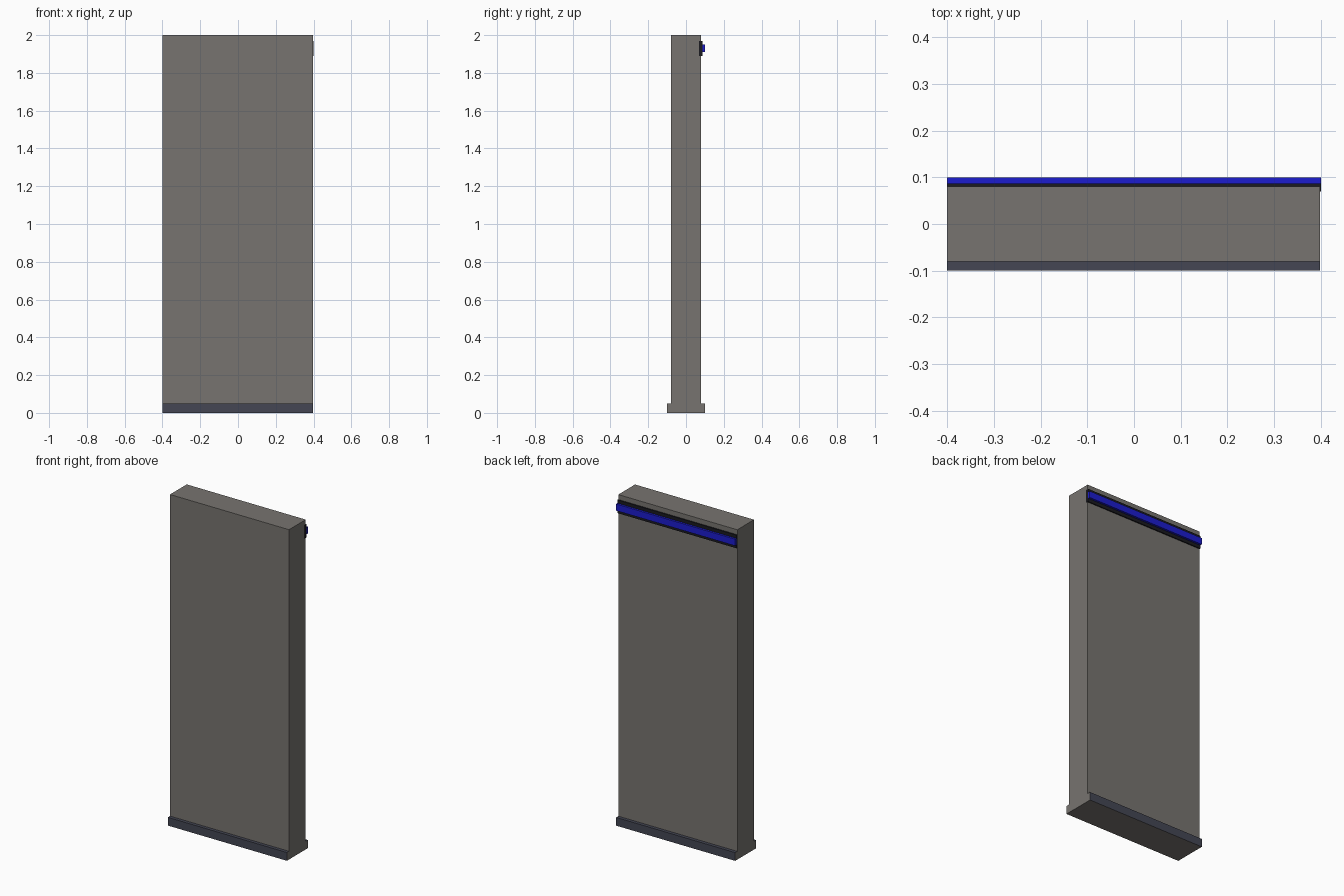
import bpy, bmesh

if "Cube" in bpy.data.objects:
    bpy.data.objects.remove(bpy.data.objects["Cube"])


def material(name, rgb):
    m = bpy.data.materials.new(name)
    m.diffuse_color = (*rgb, 1.0)
    m.use_nodes = True
    m.node_tree.nodes["Principled BSDF"].inputs["Base Color"].default_value = m.diffuse_color
    return m


grey = material("warm grey", (0.185, 0.174, 0.162))
slate = material("dark slate", (0.058, 0.062, 0.088))
black = material("near black", (0.010, 0.010, 0.014))
blue = material("bright blue", (0.012, 0.012, 0.62))


def extrude_profile(name, points, x0, x1, mats, rule=None):
    """Extrude a (y, z) outline along x; rule picks the material per face."""
    bm = bmesh.new()
    face = bm.faces.new([bm.verts.new((x0, y, z)) for y, z in points])
    ext = bmesh.ops.extrude_face_region(bm, geom=[face])
    verts = [g for g in ext["geom"] if isinstance(g, bmesh.types.BMVert)]
    bmesh.ops.translate(bm, verts=verts, vec=(x1 - x0, 0, 0))
    bmesh.ops.recalc_face_normals(bm, faces=bm.faces)
    if rule:
        for f in bm.faces:
            f.material_index = rule(f)
    me = bpy.data.meshes.new(name)
    bm.to_mesh(me)
    bm.free()
    for m in mats:
        me.materials.append(m)
    ob = bpy.data.objects.new(name, me)
    bpy.context.collection.objects.link(ob)
    return ob


# Wall slab with a projecting skirting on both sides
half = [(0.1, 0), (0.1, 0.05), (0.08, 0.05), (0.08, 2.0)]
outline = half + [(-y, z) for y, z in reversed(half)]
extrude_profile(
    "wall_panel", outline, -0.4, 0.398, [grey, slate],
    lambda f: int(abs(f.calc_center_median().y) > 0.085 and abs(f.normal.x) < 0.5))


def rect(y0, y1, z0, z1):
    return [(y0, z0), (y1, z0), (y1, z1), (y0, z1)]


# Light strip housing and glowing bar on the back, near the top
extrude_profile("light_housing", rect(0.07, 0.087, 1.89, 1.97), -0.4, 0.4, [black])
extrude_profile("light_bar", rect(0.087, 0.1, 1.91, 1.95), -0.4, 0.4, [blue])
